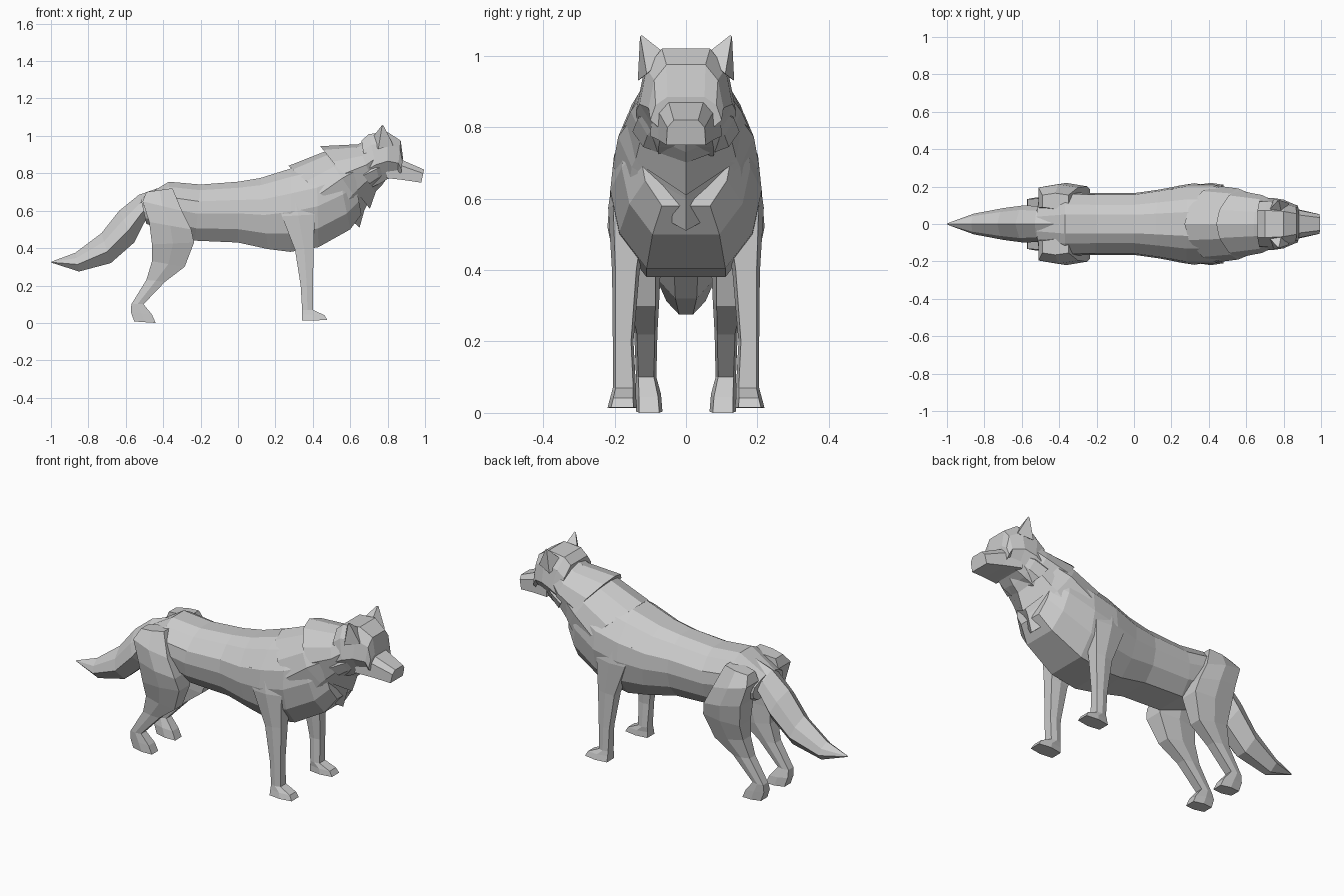
import bpy, bmesh

# half cross-sections: (fraction from top to bottom, fraction of half width)
TRUNK = [(0, .30), (.10, .62), (.30, .95), (.52, 1), (.78, .88), (1, .52)]
COLLAR = [(0, 0), (.06, .42), (.25, .86), (.45, 1), (.72, .80), (1, 0)]
SKULL = [(0, .52), (.22, .85), (.62, 1), (1, .55)]
SNOUT = [(0, .62), (.30, .95), (1, 1)]
TAIL = [(0, 0), (.28, .75), (.62, 1), (1, .35)]


def build(name, rings, mirror=False):
    """Skin a series of equal-length closed rings and cap both ends."""
    bm = bmesh.new()
    loops = [[bm.verts.new(p) for p in r] for r in rings]
    n = len(loops[0])
    for a, b in zip(loops, loops[1:]):
        for i in range(n):
            j = (i + 1) % n
            bm.faces.new((a[i], a[j], b[j], b[i]))
    bm.faces.new(loops[0])
    bm.faces.new(loops[-1])
    bmesh.ops.remove_doubles(bm, verts=bm.verts, dist=1e-4)
    bmesh.ops.recalc_face_normals(bm, faces=bm.faces)
    me = bpy.data.meshes.new(name)
    bm.to_mesh(me)
    bm.free()
    ob = bpy.data.objects.new(name, me)
    bpy.context.collection.objects.link(ob)
    if mirror:
        ob.modifiers.new("mirror", 'MIRROR').use_axis = (False, True, False)
    return ob


def spine(name, profile, stations):
    """Symmetric loft; station = top x, top z, bottom x, bottom z, half width."""
    rings = []
    for xt, zt, xb, zb, hw in stations:
        side = [(xt + (xb - xt) * t, hw * w, zt + (zb - zt) * t) for t, w in profile]
        other = [(x, -y, z) for x, y, z in reversed(side) if y > 1e-6]
        rings.append(side + other)
    build(name, rings)


def limb(name, stations):
    """Mirrored leg; station = back x, back z, front x, front z, inner y, outer y."""
    rings = []
    for xb, zb, xf, zf, yi, yo in stations:
        xm, zm = (xb + xf) / 2, (zb + zf) / 2
        ins = (yo - yi) * .12
        rings.append([(xb, yi + ins, zb), (xm, yi, zm), (xf, yi + ins, zf),
                      (xf, yo - ins, zf), (xm, yo, zm), (xb, yo - ins, zb)])
    build(name, rings, True)


# trunk from rump to chest
spine("body", TRUNK, [
    (-.52, .665, -.49, .53, .13), (-.37, .755, -.36, .48, .17),
    (-.20, .74, -.23, .44, .165), (0, .755, 0, .43, .165),
    (.12, .775, .16, .395, .185), (.28, .825, .28, .38, .212),
    (.42, .86, .43, .405, .212), (.52, .89, .60, .50, .18),
    (.60, .90, .66, .58, .13)])

# overlapping fur collars
spine("lower_mane", COLLAR, [
    (.27, .84, .65, .51, .205), (.46, .915, .675, .60, .19), (.60, .94, .72, .69, .15)])
spine("upper_mane", COLLAR, [
    (.44, .945, .705, .61, .178), (.64, .955, .74, .71, .155), (.73, 1.0, .78, .76, .12)])

# head and snout
spine("head", SKULL, [
    (.66, .975, .70, .72, .14), (.70, 1.01, .76, .745, .14), (.80, 1.02, .80, .77, .13),
    (.87, .975, .85, .78, .105), (.882, .885, .87, .78, .10)])
spine("snout", SNOUT, [
    (.80, .90, .79, .775, .10), (.88, .87, .88, .765, .078), (.995, .82, .98, .75, .055)])

# ears
build("ear", [[(.71, .06, .98), (.79, .05, 1.0), (.83, .11, .95), (.75, .135, .93)],
              [(.768, .124, 1.055), (.775, .124, 1.058),
               (.778, .128, 1.055), (.77, .129, 1.052)]], True)

# cheek fur point under the jaw
spine("throat_fur", COLLAR, [
    (.62, .86, .735, .70, .15), (.72, .90, .765, .73, .135), (.78, .90, .79, .765, .11)])

# bushy tail
spine("tail", TAIL, [
    (-.43, .72, -.47, .58, .08), (-.53, .685, -.505, .53, .095),
    (-.635, .60, -.555, .43, .10), (-.73, .48, -.68, .32, .085),
    (-.87, .375, -.85, .275, .055), (-.997, .328, -.997, .322, .004)])

# legs and paws
limb("front_leg", [
    (.20, .68, .40, .70, .08, .20), (.235, .57, .41, .58, .10, .218),
    (.305, .39, .405, .40, .13, .207), (.335, .20, .40, .20, .147, .205),
    (.343, .07, .40, .07, .14, .205), (.342, .045, .462, .042, .14, .212),
    (.342, .013, .478, .015, .137, .22)])
limb("hind_leg", [
    (-.49, .70, -.35, .72, .08, .165), (-.51, .65, -.30, .60, .07, .212),
    (-.475, .54, -.25, .50, .065, .22), (-.46, .42, -.235, .43, .07, .20),
    (-.46, .33, -.285, .30, .075, .165), (-.49, .23, -.39, .22, .08, .145),
    (-.57, .10, -.505, .10, .083, .14), (-.573, .06, -.46, .045, .07, .14),
    (-.555, .008, -.44, 0, .066, .14)])
